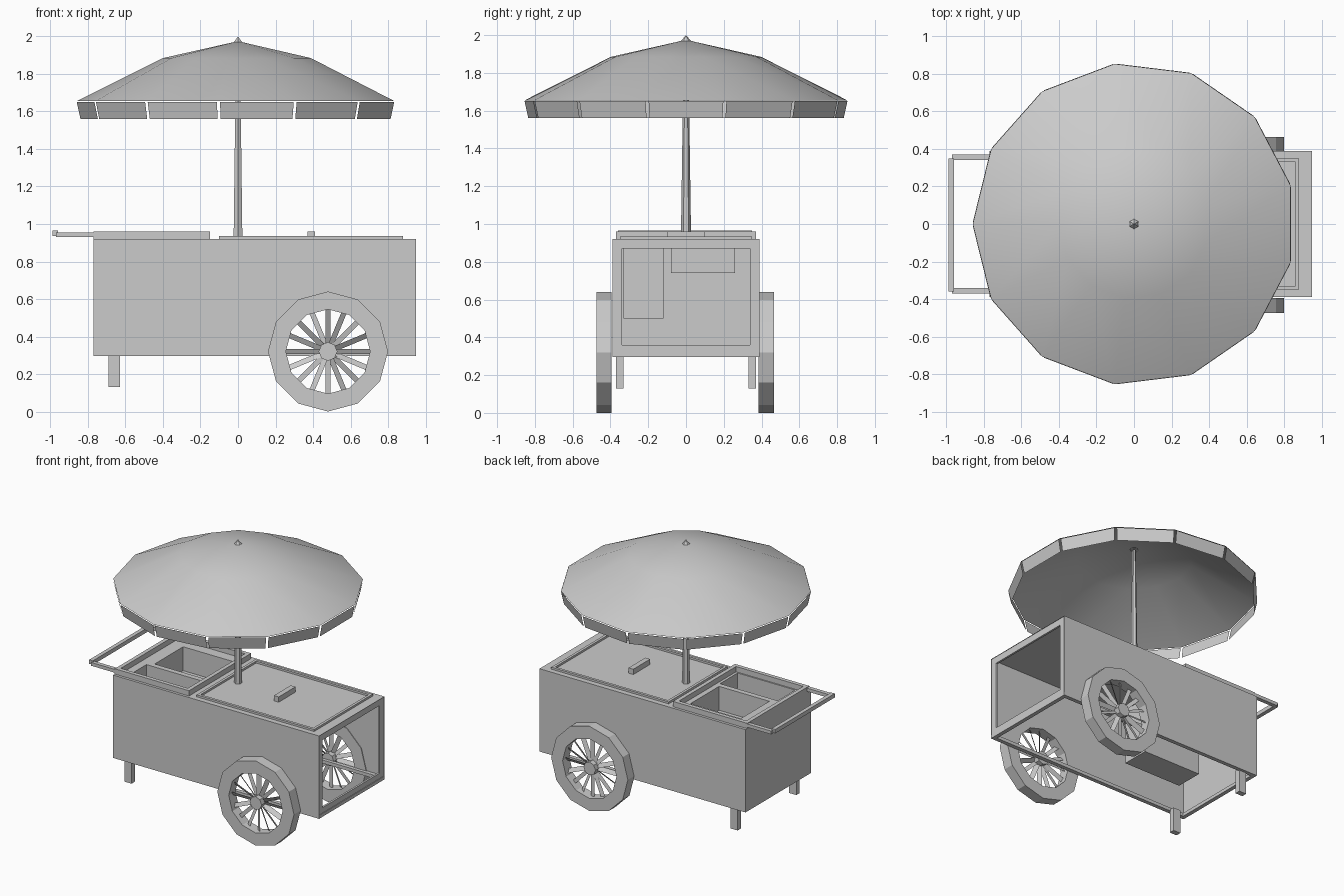
import bpy, bmesh, math, random
from mathutils import Vector

if "Cube" in bpy.data.objects:
    bpy.data.objects.remove(bpy.data.objects["Cube"])

random.seed(4)
grey = bpy.data.materials.new("plain_grey")
grey.diffuse_color = (0.6, 0.6, 0.6, 1)
grey.use_nodes = True
grey.node_tree.nodes["Principled BSDF"].inputs["Base Color"].default_value = grey.diffuse_color


def finish(name, bm, smooth=None):
    bmesh.ops.recalc_face_normals(bm, faces=bm.faces[:])
    mesh = bpy.data.meshes.new(name)
    bm.to_mesh(mesh)
    bm.free()
    mesh.materials.append(grey)
    ob = bpy.data.objects.new(name, mesh)
    bpy.context.collection.objects.link(ob)
    if smooth:
        bpy.ops.object.select_all(action='DESELECT')
        ob.select_set(True)
        bpy.context.view_layer.objects.active = ob
        bpy.ops.object.shade_smooth_by_angle(angle=math.radians(smooth))
    return ob


def face(bm, pts):
    return bm.faces.new([bm.verts.new(p) for p in pts])


def add_box(bm, x0, x1, y0, y1, z0, z1, open_top=False):
    v = [bm.verts.new((x, y, z)) for z in (z0, z1)
         for x, y in ((x0, y0), (x1, y0), (x1, y1), (x0, y1))]
    bm.faces.new(v[:4])
    if not open_top:
        bm.faces.new(v[4:])
    for i in range(4):
        j = (i + 1) % 4
        bm.faces.new((v[i], v[j], v[j + 4], v[i + 4]))


def box(name, *dims, open_top=False):
    bm = bmesh.new()
    add_box(bm, *dims, open_top=open_top)
    return finish(name, bm)


L, R, W, B, T = -0.77, 0.95, 0.39, 0.31, 0.92    # cart body limits
WX, WZ = 0.48, 0.34                              # wheel centre

# side walls with a wheel arch, closed left end, open right end and underside
for side, y in (("front", -W), ("back", W)):
    bm = bmesh.new()
    rad, low = 0.27, math.asin((B - WZ) / 0.27)
    arch = []
    for i in range(13):
        a = low + (math.pi - 2 * low) * i / 12
        arch.append((WX + rad * math.cos(a), y, WZ + rad * math.sin(a)))
    face(bm, [(L, y, B), (L, y, T), (R, y, T), (R, y, B)] + arch)
    finish(side + "_wall", bm)

bm = bmesh.new()
face(bm, [(L, -W, B), (L, W, B), (L, W, T), (L, -W, T)])
finish("left_end", bm)

# worktop: a full lid on the right and a bordered well on the left
bm = bmesh.new()
wells = [(-0.68, -0.2, -0.33, -0.12), (-0.64, -0.22, -0.08, 0.26)]
xs = [L, -0.68, -0.64, -0.22, -0.2, R]
ys = [-W, -0.33, -0.12, -0.08, 0.26, W]
for x0, x1 in zip(xs, xs[1:]):
    for y0, y1 in zip(ys, ys[1:]):
        mx, my = (x0 + x1) / 2, (y0 + y1) / 2
        if not any(a < mx < b and c < my < d for a, b, c, d in wells):
            face(bm, [(x0, y0, T), (x1, y0, T), (x1, y1, T), (x0, y1, T)])
bmesh.ops.remove_doubles(bm, verts=bm.verts[:], dist=1e-4)
finish("worktop", bm)
box("deep_pan", *wells[0], 0.5, T, open_top=True)
box("shallow_pan", *wells[1], 0.74, T, open_top=True)


def frame(name, x0, x1, y0, y1, z0, z1, t):
    bm = bmesh.new()
    add_box(bm, x0, x1, y0, y0 + t, z0, z1)
    add_box(bm, x0, x1, y1 - t, y1, z0, z1)
    add_box(bm, x0, x0 + t, y0 + t, y1 - t, z0, z1)
    add_box(bm, x1 - t, x1, y0 + t, y1 - t, z0, z1)
    return finish(name, bm)


# raised borders, bottom rim and right end rim
frame("well_border", -0.77, -0.15, -0.37, 0.37, T, 0.96, 0.03)
frame("lid_border", -0.1, 0.88, -0.35, 0.35, T, 0.935, 0.02)
frame("bottom_rim", L, R, -W, W, 0.295, 0.32, 0.03)
bm = bmesh.new()
for y in (-W, W - 0.05):
    add_box(bm, R - 0.02, R - 0.005, y, y + 0.05, B, T)
for z in (0.31, 0.87):
    add_box(bm, R - 0.02, R - 0.005, -W + 0.05, W - 0.05, z, z + 0.05)
finish("end_rim", bm)
box("lid_latch", 0.37, 0.41, -0.1, 0.1, T, 0.96)

# push handle with two arms, and rest legs
bm = bmesh.new()
add_box(bm, -0.99, -0.96, -0.36, 0.35, 0.935, 0.965)
for y in (-0.37, 0.34):
    add_box(bm, -0.97, -0.72, y, y + 0.03, 0.93, 0.955)
finish("push_handle", bm)
for side, y in (("front", -0.37), ("back", 0.33)):
    box(side + "_leg", -0.69, -0.63, y, y + 0.04, 0.13, 0.31)


# wheels: faceted tyre, hub and flat twisted spokes
def wheel(name, y):
    bm = bmesh.new()
    n, h = 12, 0.04
    rings = []
    for r, dy in ((0.32, -h), (0.32, h), (0.225, h), (0.225, -h)):
        rings.append([bm.verts.new((WX + r * math.cos(2 * math.pi * i / n), y + dy,
                                    WZ - 0.02 + r * math.sin(2 * math.pi * i / n)))
                      for i in range(n)])
    for k in range(4):
        a, b = rings[k], rings[(k + 1) % 4]
        for i in range(n):
            j = (i + 1) % n
            bm.faces.new((a[i], a[j], b[j], b[i]))
    finish(name + "_tyre", bm, 25)
    bm = bmesh.new()
    c = Vector((WX, y, WZ - 0.02))
    for i in range(16):
        a = 2 * math.pi * i / 16
        d = Vector((math.cos(a), 0, math.sin(a)))
        s = Vector((-d.z, random.uniform(-1, 1), d.x)) * 0.014
        face(bm, [c + d * 0.04 - s, c + d * 0.23 - s, c + d * 0.23 + s, c + d * 0.04 + s])
    finish(name + "_spokes", bm)
    bm = bmesh.new()
    ends = [[bm.verts.new(c + Vector((0.05 * math.cos(i * math.pi / 4), dy,
                                      0.05 * math.sin(i * math.pi / 4))))
             for i in range(8)] for dy in (-0.04, 0.04)]
    for e in ends:
        bm.faces.new(e)
    for i in range(8):
        j = (i + 1) % 8
        bm.faces.new((ends[0][i], ends[0][j], ends[1][j], ends[1][i]))
    finish(name + "_hub", bm)


wheel("front_wheel", -0.435)
wheel("back_wheel", 0.425)


# surfaces turned around the parasol axis
def lathe(name, profile, n, smooth):
    bm = bmesh.new()
    rows = [[bm.verts.new((r * math.cos(2 * math.pi * (i + 0.5) / n),
                           r * math.sin(2 * math.pi * (i + 0.5) / n), z))
             for i in range(n)] for r, z in profile]
    for a, b in zip(rows, rows[1:]):
        for i in range(n):
            j = (i + 1) % n
            bm.faces.new((a[i], a[j], b[j], b[i]))
    bmesh.ops.remove_doubles(bm, verts=bm.verts[:], dist=1e-4)
    return finish(name, bm, smooth)


lathe("canopy", [(0, 1.975), (0.4, 1.885), (0.86, 1.655)], 13, 50)
lathe("pole", [(0.027, T), (0.012, 1.96)], 6, 40)
lathe("finial", [(0.03, 1.965), (0, 2.0)], 6, None)

# hanging valance flaps along the canopy edge
bm = bmesh.new()
for i in range(13):
    a0, a1 = (2 * math.pi * (i + k) / 13 for k in (0.52, 1.48))
    top = [(0.86 * math.cos(a), 0.86 * math.sin(a), 1.65) for a in (a0, a1)]
    low = [(0.84 * math.cos(a), 0.84 * math.sin(a), 1.56) for a in (a1, a0)]
    face(bm, top + low)
finish("valance", bm)
